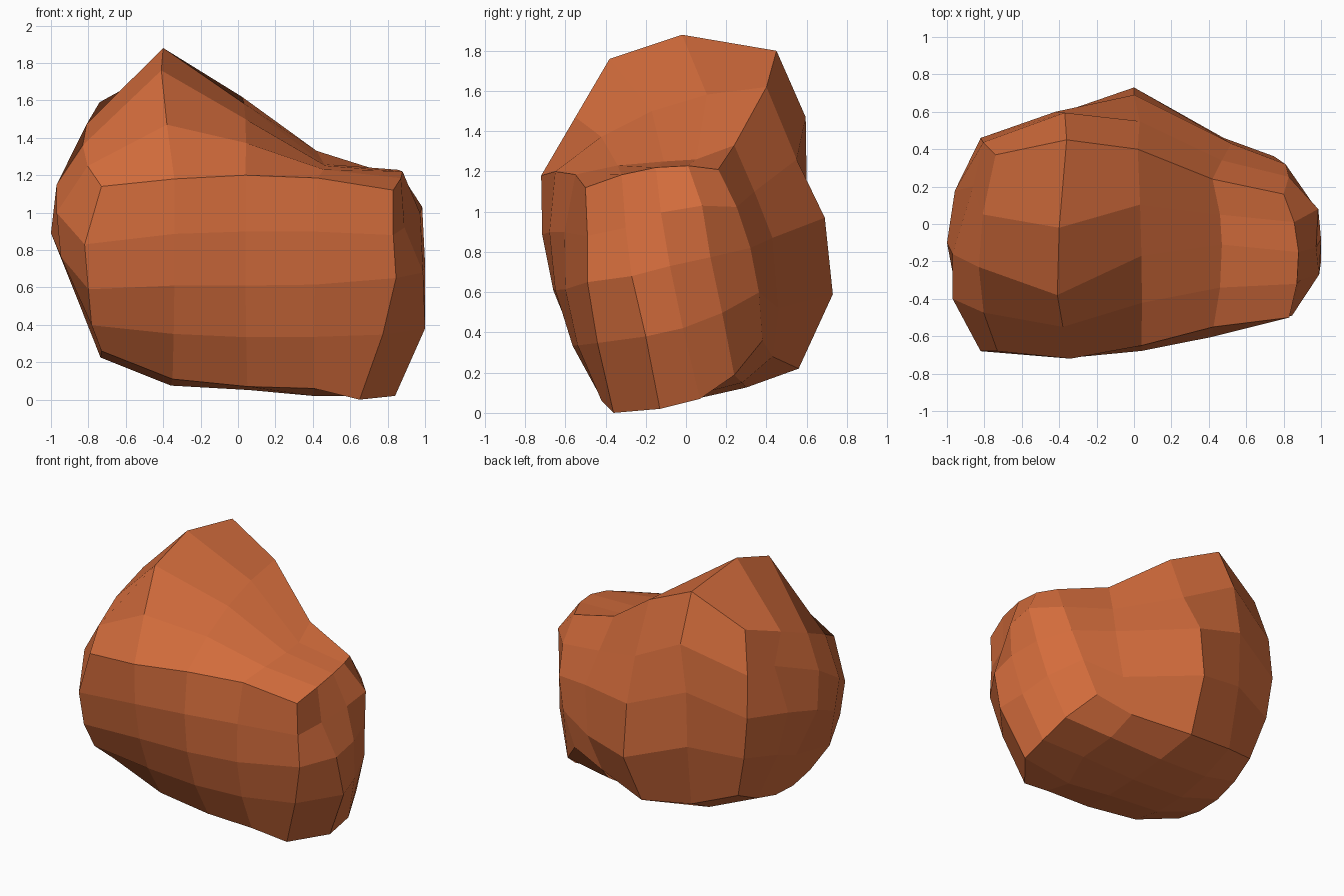
import bpy, bmesh
from mathutils import Vector

# Boulder: a 4x4x4 gridded box whose surface is bent through a few control points.
# Control rows keyed by (depth j, height k); points run left to right at columns 0, 1, 2, 4.
I_NODES, JK_NODES = (0, 1, 2, 4), (0, 2, 4)
ROWS = {
    (0, 0): [(-.73, -.40, .26), (-.35, -.40, .11), (.05, -.42, .07), (.65, -.36, .00)],
    (2, 0): [(-.73, .00, .23), (-.37, .05, .09), (.05, .05, .07), (.85, .07, .07)],
    (4, 0): [(-.69, .38, .36), (-.40, .51, .27), (-.03, .56, .22), (.64, .38, .36)],
    (0, 2): [(-.80, -.65, .59), (-.34, -.66, .61), (.04, -.65, .61), (.845, -.49, .65)],
    (2, 2): [(-1.0, -.10, .89), None, None, (1.0, -.08, .73)],
    (4, 2): [(-.82, .46, .99), (-.42, .60, 1.13), (.0, .69, .97), (.81, .32, .82)],
    (0, 4): [(-.73, -.68, 1.14), (-.34, -.72, 1.18), (.04, -.65, 1.20), (.83, -.50, 1.12)],
    (2, 4): [(-.83, -.23, 1.36), (-.41, -.38, 1.76), (.04, -.17, 1.50), (.88, -.15, 1.22)],
    (4, 4): [(-.74, .37, 1.59), (-.36, .45, 1.80), (.02, .40, 1.62), (.80, .16, 1.21)],
}
# Chipped spots that break the smooth flow, keyed by (i, j, k)
CHIPS = {
    (1, 1, 4): (-.38, -.55, 1.47), (1, 3, 4): (-.40, -.02, 1.88),
    (3, 1, 4): (.46, -.34, 1.23), (3, 2, 4): (.47, -.11, 1.25),
    (3, 3, 4): (.46, .05, 1.26), (3, 4, 4): (.42, .24, 1.33),
    (3, 4, 3): (.47, .34, 1.10), (3, 4, 2): (.52, .43, .87),
    (3, 4, 1): (.48, .46, .52), (3, 4, 0): (.38, .43, .28),
    (2, 4, 1): (.0, .73, .59), (2, 4, 3): (.03, .55, 1.26),
    (1, 4, 3): (-.37, .595, 1.47), (3, 1, 0): (.40, -.20, .02),
    (4, 3, 3): (.985, .08, 1.03), (4, 1, 3): (.89, -.30, .92),
    (4, 1, 0): (.84, -.13, .02), (4, 1, 1): (1.0, -.20, .38),
    (4, 0, 3): (.83, -.49, .88), (4, 1, 2): (.99, -.27, .68),
    (0, 1, 3): (-.97, -.40, 1.0), (0, 0, 3): (-.82, -.68, .83),
    (0, 1, 1): (-.81, -.32, .46), (0, 2, 1): (-.86, -.05, .54),
    (0, 3, 3): (-.86, .20, 1.29),
}


def weight(t, node, nodes):
    w = 1.0
    for other in nodes:
        if other != node:
            w *= (t - other) / (node - other)
    return w


def surface_point(i, j, k):
    if (i, j, k) in CHIPS:
        return Vector(CHIPS[i, j, k])
    p = Vector((0, 0, 0))
    for (nj, nk), row in ROWS.items():
        wjk = weight(j, nj, JK_NODES) * weight(k, nk, JK_NODES)
        for ni, point in zip(I_NODES, row):
            if point:
                p += Vector(point) * (wjk * weight(i, ni, I_NODES))
    return p


bm = bmesh.new()
grid = {}


def vert(key):
    if key not in grid:
        grid[key] = bm.verts.new(surface_point(*key))
    return grid[key]


# Six sides of the box, each four by four faces
for axis in range(3):
    for side in (0, 4):
        for a in range(4):
            for b in range(4):
                corners = []
                for da, db in ((0, 0), (1, 0), (1, 1), (0, 1)):
                    key = [a + da, b + db]
                    key.insert(axis, side)
                    corners.append(vert(tuple(key)))
                bm.faces.new(corners)

# Rest the boulder on the ground
ground = min(v.co.z for v in bm.verts)
for v in bm.verts:
    v.co.z -= ground
bmesh.ops.recalc_face_normals(bm, faces=bm.faces)

mesh = bpy.data.meshes.new("boulder")
bm.to_mesh(mesh)
bm.free()
boulder = bpy.data.objects.new("boulder", mesh)
bpy.context.collection.objects.link(boulder)

clay = bpy.data.materials.new("red_clay")
clay.diffuse_color = (.65, .15, .045, 1)
mesh.materials.append(clay)
